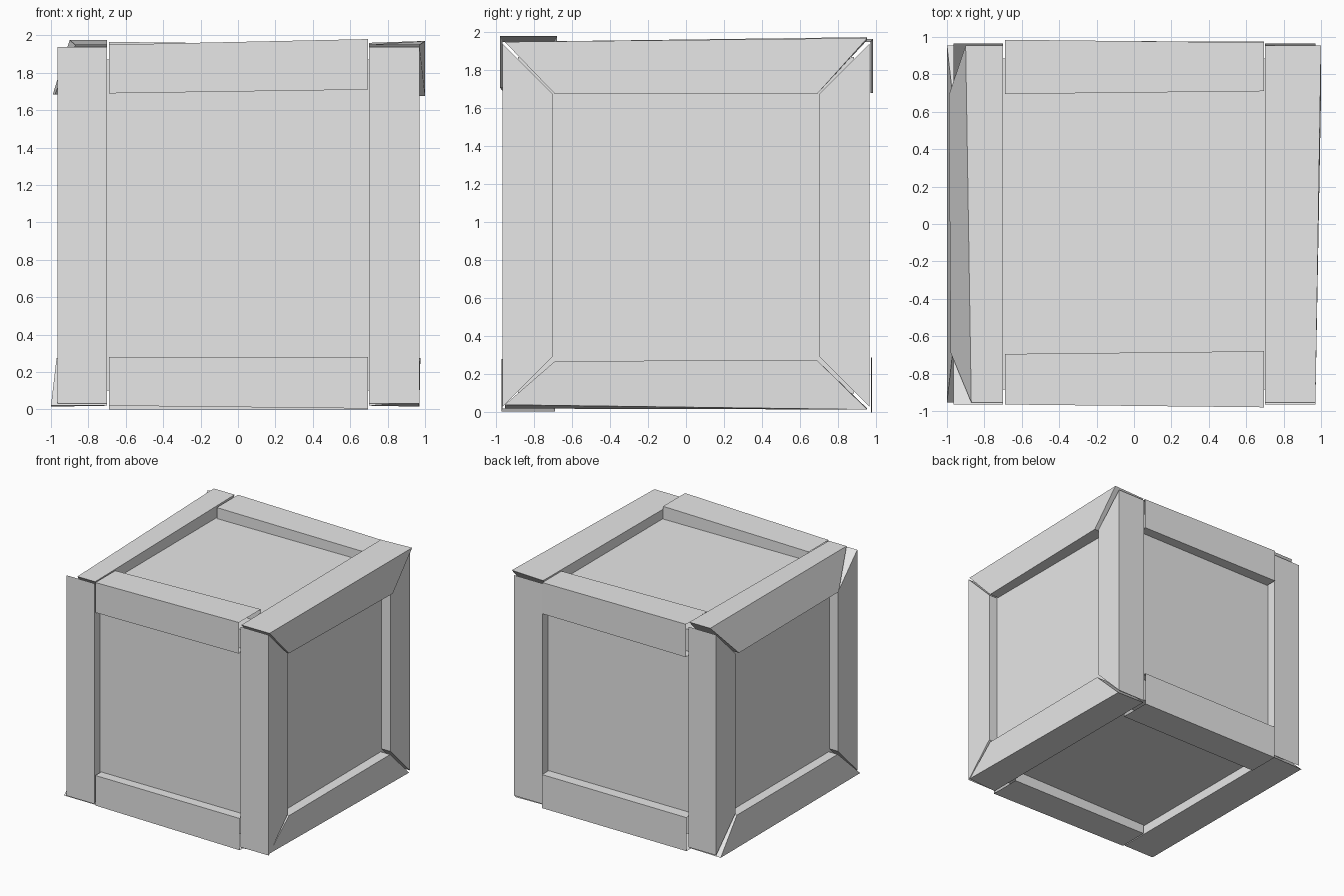
import bpy
import bmesh

cube = bpy.data.objects.get("Cube")
if cube:
    bpy.data.objects.remove(cube, do_unlink=True)

MID = 0.985     # height of the crate's centre
CORE = 0.885    # half size of the recessed panels
OUT = 0.965     # outer half size of the frame
IN = 0.70       # inner half size of the frame
GAP = 0.011     # half width of the mitre joints

grey = bpy.data.materials.new("light_grey")
grey.use_nodes = True
grey.diffuse_color = (0.8, 0.8, 0.8, 1)
grey.node_tree.nodes["Principled BSDF"].inputs["Base Color"].default_value = grey.diffuse_color


def finish(name, bm):
    mesh = bpy.data.meshes.new(name)
    bm.to_mesh(mesh)
    bm.free()
    mesh.materials.append(grey)
    obj = bpy.data.objects.new(name, mesh)
    bpy.context.collection.objects.link(obj)
    return obj


def loft(name, start, end, closed):
    """Join two sections; closed makes a capped solid, open makes a folded strip."""
    bm = bmesh.new()
    a = [bm.verts.new(p) for p in start]
    b = [bm.verts.new(p) for p in end]
    n = len(a)
    for i in range(n if closed else n - 1):
        j = (i + 1) % n
        bm.faces.new((a[i], a[j], b[j], b[i]))
    if closed:
        bm.faces.new(a)
        bm.faces.new(b)
        bmesh.ops.recalc_face_normals(bm, faces=bm.faces)
    else:
        # the outer skin must face away from the crate's centre
        bm.normal_update()
        facing = 0
        for f in bm.faces:
            c = f.calc_center_median()
            c.z -= MID
            facing += f.normal.dot(c) * f.calc_area()
        if facing < 0:
            bmesh.ops.reverse_faces(bm, faces=bm.faces)
    return finish(name, bm)


# Recessed panels: one inner box
bm = bmesh.new()
bmesh.ops.create_cube(bm, size=2 * CORE)
bmesh.ops.translate(bm, vec=(0, 0, MID), verts=bm.verts)
finish("inner_box", bm)


# Side frames: mitred pieces.
# Each end: outer x at rim, outer x at opening, rim at outer x, rim at inner x, opening
def frame_piece(name, side, place, first, last):
    sections = []
    for end, (x_rim, x_open, rim, rim_in, opening) in ((-1, first), (1, last)):
        far, near = end * (OUT - GAP), end * (IN - GAP)
        pts = [(IN, far, rim_in), (x_rim, far, rim), (x_open, near, opening), (IN, near, opening)]
        sections.append([(side * x, *place(u, v)) for x, u, v in pts])
    loft(name, *sections, True)


places = {
    "top_rail": lambda u, v: (u, MID + v),
    "bottom_rail": lambda u, v: (u, MID - v),
    "front_post": lambda u, v: (-v, MID + u),
    "back_post": lambda u, v: (v, MID + u),
}
left_post = (0.97, 0.97, OUT, OUT, IN)
right_post = (0.965, 0.965, OUT, OUT, IN)
ends = {
    ("left", "top_rail"): ((0.97, 0.97, OUT, OUT, 0.69), (1.0, 1.0, 0.985, 0.975, 0.69)),
    ("left", "bottom_rail"): ((0.965, 0.97, 0.945, OUT, 0.715), (0.97, 0.975, 0.97, OUT, 0.71)),
    ("right", "top_rail"): ((0.87, 0.98, OUT, OUT, 0.70), (0.90, 0.99, 0.99, 0.99, 0.70)),
    ("right", "bottom_rail"): ((1.0, 0.97, OUT, OUT, 0.71), (1.0, 0.97, 0.97, OUT, 0.71)),
}
for side_name, side, post in (("left", 1, left_post), ("right", -1, right_post)):
    for part, place in places.items():
        first, last = ends.get((side_name, part), (post, post))
        frame_piece(f"{side_name}_{part}", side, place, first, last)


# Cross rails: hollow folded strips between the side frames.
# Each end: outer depth, inner depth, outer height, inner height
def cross_rail(name, sy, sz, first, last):
    sections = []
    for x, (a, a_in, b, b_in) in ((-0.69, first), (0.695, last)):
        pts = [(CORE, b_in), (a, b_in), (a, b), (a_in, b), (a_in, CORE)]
        sections.append([(x, sy * p, MID + sz * q) for p, q in pts])
    loft(name, *sections, False)


cross_rail("front_top_rail", -1, 1, (0.965, 0.695, 0.965, 0.705), (0.98, 0.68, 0.995, 0.725))
cross_rail("front_bottom_rail", -1, -1, (0.965, 0.70, 0.965, 0.705), (0.97, 0.69, 0.98, 0.705))
cross_rail("back_top_rail", 1, 1, (0.985, 0.695, 0.98, 0.695), (0.97, 0.71, 0.965, 0.695))
cross_rail("back_bottom_rail", 1, -1, (0.98, 0.70, 0.985, 0.695), (0.975, 0.70, 0.985, 0.695))
